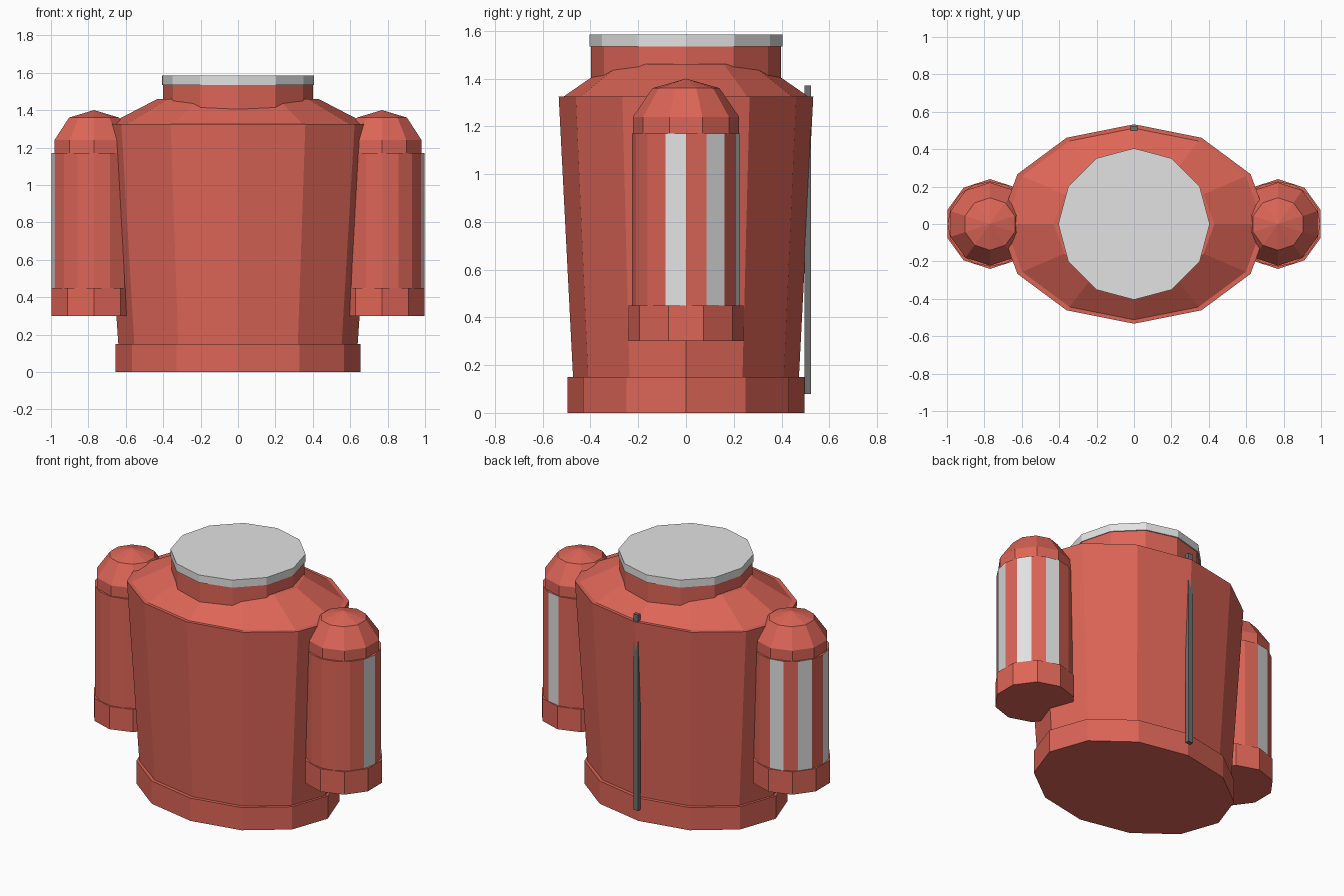
import bpy, bmesh, math

if "Cube" in bpy.data.objects:
    bpy.data.objects.remove(bpy.data.objects["Cube"])


def material(name, rgb):
    m = bpy.data.materials.new(name)
    m.diffuse_color = (*rgb, 1)
    m.use_nodes = True
    m.node_tree.nodes["Principled BSDF"].inputs["Base Color"].default_value = m.diffuse_color
    return m


RED = material("warm red", (0.72, 0.13, 0.095))
GREY = material("light grey", (0.76, 0.76, 0.76))
DARK = material("dark grey", (0.16, 0.16, 0.16))


def lathe(name, sides, rings, mats, centre_x=0.0, paint=None):
    """Stack elliptical rings (rx, ry, z) with closed ends; rx = 0 makes a tip."""
    bm = bmesh.new()
    loops = []
    for rx, ry, z in rings:
        if rx == 0:
            loops.append([bm.verts.new((centre_x, 0, z))])
            continue
        angles = [math.pi / 2 + math.tau * i / sides for i in range(sides)]
        loops.append([bm.verts.new((centre_x + rx * math.cos(a), ry * math.sin(a), z))
                      for a in angles])
    bm.faces.new(list(reversed(loops[0])))
    for lo, hi in zip(loops, loops[1:]):
        for i in range(sides):
            j = (i + 1) % sides
            if len(hi) == 1:
                bm.faces.new((lo[i], lo[j], hi[0]))
            else:
                bm.faces.new((lo[i], lo[j], hi[j], hi[i]))
    if len(loops[-1]) > 1:
        bm.faces.new(loops[-1])
    bm.normal_update()
    if paint:
        for f in bm.faces:
            f.material_index = paint(f)
    mesh = bpy.data.meshes.new(name)
    bm.to_mesh(mesh)
    bm.free()
    for m in mats:
        mesh.materials.append(m)
    ob = bpy.data.objects.new(name, mesh)
    bpy.context.collection.objects.link(ob)
    return ob


# Oval main body, from foot to neck
lathe("base", 12, [(0.655, 0.497, 0), (0.655, 0.497, 0.15)], [RED])
lathe("body", 12, [(0.64, 0.473, 0.15), (0.72, 0.533, 1.325)], [RED])
lathe("shoulder", 12, [(0.69, 0.512, 1.325), (0.43, 0.317, 1.46)], [RED])
lathe("neck", 12, [(0.40, 0.397, 1.33), (0.40, 0.397, 1.535)], [RED])
lathe("lid", 12, [(0.405, 0.405, 1.535), (0.405, 0.405, 1.585)], [GREY])

# Side canisters, with three grey stripes on the outer rear quarter
for side, label in ((1, "right"), (-1, "left")):
    x = 0.77 * side

    def stripes(face):
        n = face.normal
        if abs(n.z) > 0.5:
            return 0
        angle = math.degrees(math.atan2(n.y, n.x * side))
        return int(any(abs(angle - a) < 5 for a in (-11.25, 33.75, 78.75)))

    lathe(label + "_canister_foot", 10, [(0.24, 0.24, 0.30), (0.24, 0.24, 0.45)], [RED], x)
    lathe(label + "_canister", 16, [(0.227, 0.227, 0.45), (0.227, 0.227, 1.17)],
          [RED, GREY], x, stripes)
    lathe(label + "_canister_dome", 10,
          [(0.222, 0.222, 1.17), (0.222, 0.222, 1.24), (0.14, 0.14, 1.36), (0, 0, 1.40)],
          [RED], x)

# Thin rod running up the back
bpy.ops.mesh.primitive_cube_add(size=1, location=(0, 0.51, 0.725))
rod = bpy.context.object
rod.name = "back_rod"
rod.scale = (0.036, 0.026, 1.29)
rod.data.materials.append(DARK)
